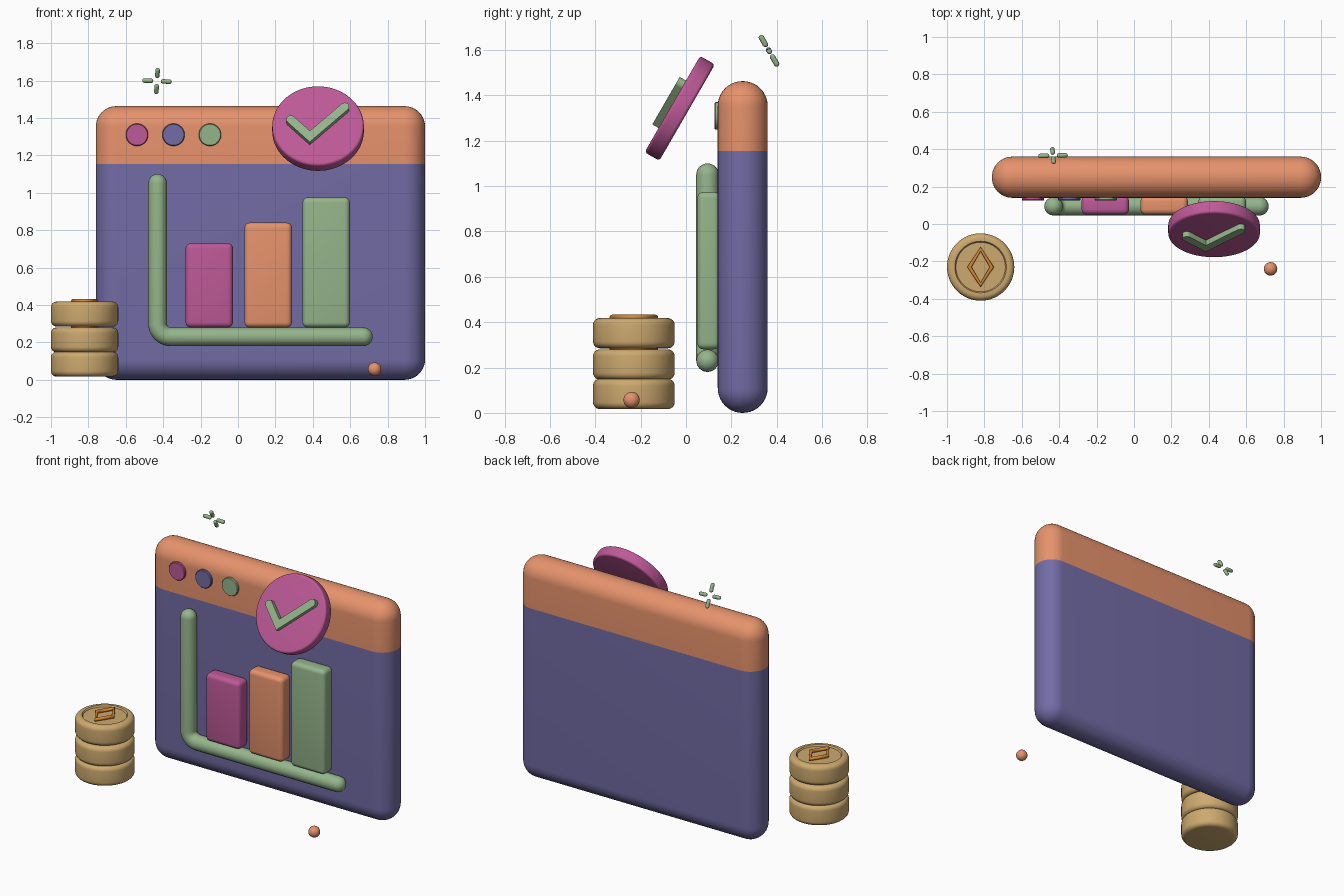
import bpy, bmesh, math
from mathutils import Matrix

if "Cube" in bpy.data.objects:
    bpy.data.objects.remove(bpy.data.objects["Cube"])


def material(name, rgb):
    m = bpy.data.materials.new(name)
    m.diffuse_color = (*rgb, 1)
    m.use_nodes = True
    m.node_tree.nodes["Principled BSDF"].inputs["Base Color"].default_value = m.diffuse_color
    return m


PURPLE = material("purple", (0.17, 0.15, 0.38))
ORANGE = material("orange", (0.79, 0.29, 0.15))
PINK = material("pink", (0.51, 0.10, 0.31))
GREEN = material("green", (0.30, 0.46, 0.26))
GOLD = material("gold", (0.61, 0.40, 0.16))
AMBER = material("amber", (0.68, 0.24, 0.03))


def finish(name, bm, mats, loc=(0, 0, 0), rot=(0, 0, 0)):
    bmesh.ops.recalc_face_normals(bm, faces=bm.faces[:])
    me = bpy.data.meshes.new(name)
    bm.to_mesh(me)
    bm.free()
    for m in mats:
        me.materials.append(m)
    ob = bpy.data.objects.new(name, me)
    bpy.context.collection.objects.link(ob)
    ob.location, ob.rotation_euler = loc, rot
    bpy.ops.object.select_all(action='DESELECT')
    ob.select_set(True)
    bpy.context.view_layer.objects.active = ob
    bpy.ops.object.shade_smooth_by_angle(angle=math.radians(35))
    return ob


def rounded_box(lo, hi, bevel, segments):
    bm = bmesh.new()
    size = [b - a for a, b in zip(lo, hi)]
    mid = [(a + b) / 2 for a, b in zip(lo, hi)]
    bmesh.ops.create_cube(bm, size=1, matrix=Matrix.Translation(mid) @ Matrix.Diagonal((*size, 1)))
    bmesh.ops.bevel(bm, geom=bm.edges[:], offset=bevel, segments=segments,
                    profile=0.5, affect='EDGES')
    return bm


def lathe(profile, steps=64):
    bm = bmesh.new()
    vs = [bm.verts.new((r, 0, z)) for r, z in profile]
    es = [bm.edges.new(p) for p in zip(vs, vs[1:])]
    bmesh.ops.spin(bm, geom=vs + es, cent=(0, 0, 0), axis=(0, 0, 1),
                   angle=math.tau, steps=steps)
    bmesh.ops.remove_doubles(bm, verts=bm.verts[:], dist=1e-5)
    return bm


def arc(cx, cz, r, a0, a1, n=6):
    return [(cx + r * math.cos(math.radians(a0 + (a1 - a0) * i / n)),
             cz + r * math.sin(math.radians(a0 + (a1 - a0) * i / n))) for i in range(n + 1)]


def tubes(name, paths, radius, mat, loc=(0, 0, 0), rot=(0, 0, 0), cyclic=False):
    """Round rods along flat paths (local xy), with hemispherical ends."""
    cu = bpy.data.curves.new(name, 'CURVE')
    cu.dimensions = '3D'
    cu.bevel_depth, cu.bevel_resolution = radius, 6
    cu.use_fill_caps = True
    for path in paths:
        pts = [(x, y, 1) for x, y in path]
        if not cyclic:
            def cap(p, q):
                d = math.dist(p, q)
                ux, uy = (p[0] - q[0]) / d, (p[1] - q[1]) / d
                out = []
                for i in range(1, 9):
                    a = math.radians(i * 90 / 8 - (0.5 if i == 8 else 0))
                    s = radius * math.sin(a)
                    out.append((p[0] + ux * s, p[1] + uy * s, math.cos(a)))
                return out
            pts = cap(path[0], path[1])[::-1] + pts + cap(path[-1], path[-2])
        sp = cu.splines.new('POLY')
        sp.points.add(len(pts) - 1)
        for p, (x, y, r) in zip(sp.points, pts):
            p.co, p.radius = (x, y, 0, 1), r
        sp.use_cyclic_u = cyclic
        sp.use_smooth = True
    cu.materials.append(mat)
    ob = bpy.data.objects.new(name, cu)
    bpy.context.collection.objects.link(ob)
    ob.location, ob.rotation_euler = loc, rot


# Window panel with a coloured header band
bm = rounded_box((-0.76, 0.14, 0), (1.0, 0.36, 1.463), 0.109, 10)
bmesh.ops.bisect_plane(bm, geom=bm.verts[:] + bm.edges[:] + bm.faces[:],
                       plane_co=(0, 0, 1.155), plane_no=(0, 0, 1))
for f in bm.faces:
    f.material_index = int(f.calc_center_median().z > 1.155)
finish("window_panel", bm, [PURPLE, ORANGE])

# Header buttons
for i, m in enumerate((PINK, PURPLE, GREEN)):
    bm = lathe([(0, 0), (0.06, 0), (0.06, 0.03), (0.056, 0.035), (0, 0.035)], 48)
    finish(f"header_button_{i + 1}", bm, [m], (-0.54 + 0.195 * i, 0.16, 1.31),
           (math.pi / 2, 0, 0))

# Chart axis
path = [(-0.43, 1.05)] + arc(-0.36, 0.30, 0.07, 180, 270, 10) + [(0.67, 0.23)]
tubes("chart_axis", [path], 0.05, GREEN, (0, 0.095, 0), (math.pi / 2, 0, 0))

# Chart bars
for i, (x, top, m) in enumerate(((-0.28, 0.73, PINK), (0.035, 0.84, ORANGE), (0.345, 0.975, GREEN))):
    finish(f"chart_bar_{i + 1}", rounded_box((x, 0.05, 0.28), (x + 0.253, 0.15, top), 0.028, 5), [m])

# Tilted badge disc
tilt = (math.radians(60), 0, 0)
centre = (0.428, -0.0275, 1.343)
h, R, b = 0.0375, 0.245, 0.014
bm = lathe([(0, -h)] + arc(R - b, -h + b, b, -90, 0) + arc(R - b, h - b, b, 0, 90) + [(0, h)], 72)
finish("badge_disc", bm, [PINK], centre, tilt)

# Check mark: outlined stroke with round ends, extruded off the badge
A, B, C, w = (-0.146, 0.017), (-0.044, -0.088), (0.143, 0.096), 0.024
angle = lambda p, q: math.degrees(math.atan2(q[1] - p[1], q[0] - p[0]))
a1, a2 = angle(A, B), angle(B, C)
half = math.radians((a1 + a2) / 2 + 90)
m = w / math.cos(math.radians((a2 - a1) / 2))
outline = arc(*A, w, a1 + 90, a1 + 270, 10)
outline += [(B[0] - m * math.cos(half), B[1] - m * math.sin(half))]
outline += arc(*C, w, a2 - 90, a2 + 90, 10)
outline += [(B[0] + m * math.cos(half), B[1] + m * math.sin(half))]
bm = bmesh.new()
face = bm.faces.new([bm.verts.new((x, y, h - 0.01)) for x, y in outline])
ext = bmesh.ops.extrude_face_region(bm, geom=[face])
bmesh.ops.translate(bm, vec=(0, 0, 0.042),
                    verts=[v for v in ext["geom"] if isinstance(v, bmesh.types.BMVert)])
finish("badge_check", bm, [GREEN], centre, tilt)

# Coin stack: rounded coins with a recessed face and a plain raised ornament
for i, z in enumerate((0.017, 0.147, 0.285)):
    R, H, b = 0.18, 0.133, 0.03
    prof = [(0, 0)] + arc(R - b, b, b, -90, 0) + arc(R - b, H - b, b, 0, 90)
    prof += [(0.138, H), (0.132, H - 0.01), (0, H - 0.01)]
    finish(f"coin_{i + 1}", lathe(prof), [GOLD], (-0.82, -0.23, z))
    tubes(f"coin_ornament_{i + 1}", [[(0, 0.095), (0.06, 0), (0, -0.095), (-0.06, 0)]],
          0.012, AMBER, (-0.82, -0.23, z + H + 0.003), cyclic=True)

# Sparkle: four small rods around a centre
rods = []
for k in range(4):
    a = math.radians(90 * k - 3)
    rods.append([(r * math.cos(a), r * math.sin(a)) for r in (0.032, 0.067)])
tubes("sparkle", rods, 0.012, GREEN, (-0.433, 0.366, 1.597), (math.radians(120), 0, 0))

# Small floating ball
bm = bmesh.new()
bmesh.ops.create_uvsphere(bm, u_segments=32, v_segments=16, radius=0.036)
finish("small_ball", bm, [ORANGE], (0.73, -0.24, 0.057))
